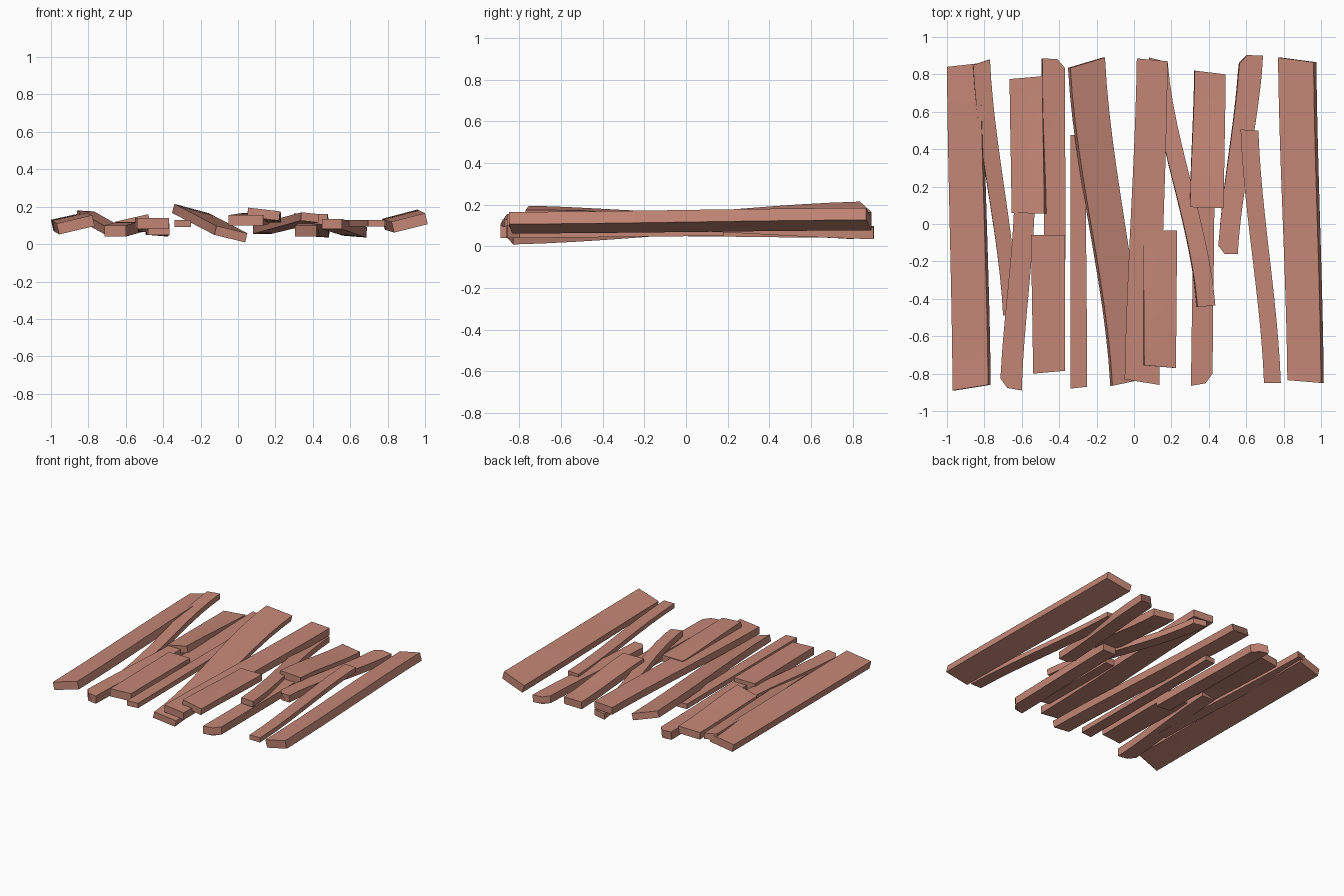
import bpy
from mathutils import Vector

if "Cube" in bpy.data.objects:
    bpy.data.objects.remove(bpy.data.objects["Cube"])

clay = bpy.data.materials.new("wood")
clay.diffuse_color = (0.55, 0.24, 0.18, 1)
clay.use_nodes = True
clay.node_tree.nodes["Principled BSDF"].inputs["Base Color"].default_value = clay.diffuse_color

ROWS, COLS = 12, [0, 0.33, 0.67, 1]


def plank(name, bl, br, fl, fr, thick, cut=""):
    """Twisted board from its four top corners; cut clips corners, e.g. 'fl' or 'bl fl'."""
    bl, br, fl, fr = map(Vector, (bl, br, fl, fr))
    verts, faces = [], []
    n = len(COLS)
    down = -1.0
    for i in range(ROWS + 1):
        t = i / ROWS
        s = 0.4 * t + 0.6 * t * t * (3 - 2 * t)      # gentle S bend
        ring = []
        for u in COLS:
            b, f = bl.lerp(br, u), fl.lerp(fr, u)
            p = b.lerp(f, s)
            p.y = b.y + (f.y - b.y) * t
            for code, end, side in (("bl", 0, 0), ("br", 0, 1), ("fl", ROWS, 0), ("fr", ROWS, 1)):
                if code in cut and i == end and u == side:
                    p.y += 0.045 if code[0] == "f" else -0.045
            ring.append(p)
        across = (ring[-1] - ring[0])
        across.y = 0
        across.normalize()
        drop = Vector((across.z, 0, -across.x)) * thick
        verts += ring + [p + drop for p in reversed(ring)]
    m = 2 * n
    for i in range(ROWS):
        for k in range(m):
            a, b = i * m + k, i * m + (k + 1) % m
            faces.append((a, a + m, b + m, b))
    faces.append(tuple(range(m)))
    faces.append(tuple(reversed(range(ROWS * m, ROWS * m + m))))
    me = bpy.data.meshes.new(name)
    me.from_pydata(verts, [], faces)
    me.materials.append(clay)
    ob = bpy.data.objects.new(name, me)
    bpy.context.collection.objects.link(ob)
    bpy.context.view_layer.objects.active = ob
    ob.select_set(True)
    bpy.ops.object.shade_smooth_by_angle()
    ob.select_set(False)


# boards from left to right: back-left, back-right, front-left, front-right
plank("outer_left_board", (-1, .84, .13), (-.82, .86, .17), (-.97, -.89, .11), (-.78, -.86, .155), .06)
plank("leaning_left_slat", (-.86, .85, .18), (-.77, .88, .175), (-.70, -.49, .09), (-.62, -.47, .09), .045)
plank("left_back_board", (-.665, .775, .11), (-.49, .79, .12), (-.655, .06, .12), (-.48, .055, .16), .055)
plank("left_front_slat", (-.64, .12, .12), (-.53, .12, .12), (-.715, -.87, .10), (-.60, -.89, .10), .06, "fl")
plank("left_back_slat", (-.49, .885, .11), (-.37, .88, .10), (-.48, -.18, .11), (-.365, -.19, .11), .06, "br")
plank("left_front_board", (-.55, -.06, .14), (-.37, -.06, .14), (-.54, -.80, .14), (-.37, -.785, .14), .06)
plank("thin_left_slat", (-.34, .475, .13), (-.26, .48, .13), (-.34, -.88, .13), (-.25, -.87, .13), .038)
plank("twisted_long_board", (-.34, .835, .215), (-.155, .89, .165), (-.115, -.865, .098), (.05, -.83, .058), .05)
plank("middle_long_board", (.015, .885, .165), (.18, .87, .165), (-.05, -.83, .155), (.135, -.86, .155), .055)
plank("middle_front_board", (.05, -.035, .165), (.23, -.035, .165), (.055, -.755, .195), (.225, -.77, .175), .05)
plank("leaning_right_slat", (.08, .89, .10), (.18, .865, .10), (.34, -.445, .17), (.435, -.435, .16), .045)
plank("right_back_board", (.325, .82, .10), (.49, .80, .09), (.30, .09, .165), (.48, .085, .16), .055)
plank("right_front_slat", (.32, .18, .11), (.43, .18, .11), (.305, -.865, .10), (.42, -.845, .10), .06, "fr")
plank("right_back_slat", (.565, .905, .10), (.69, .90, .09), (.45, -.16, .135), (.555, -.16, .135), .055, "bl fl")
plank("thin_right_slat", (.57, .505, .13), (.665, .50, .13), (.695, -.85, .13), (.785, -.85, .13), .036)
plank("outer_right_board", (.77, .89, .135), (.96, .865, .185), (.82, -.835, .12), (1, -.85, .165), .06)
